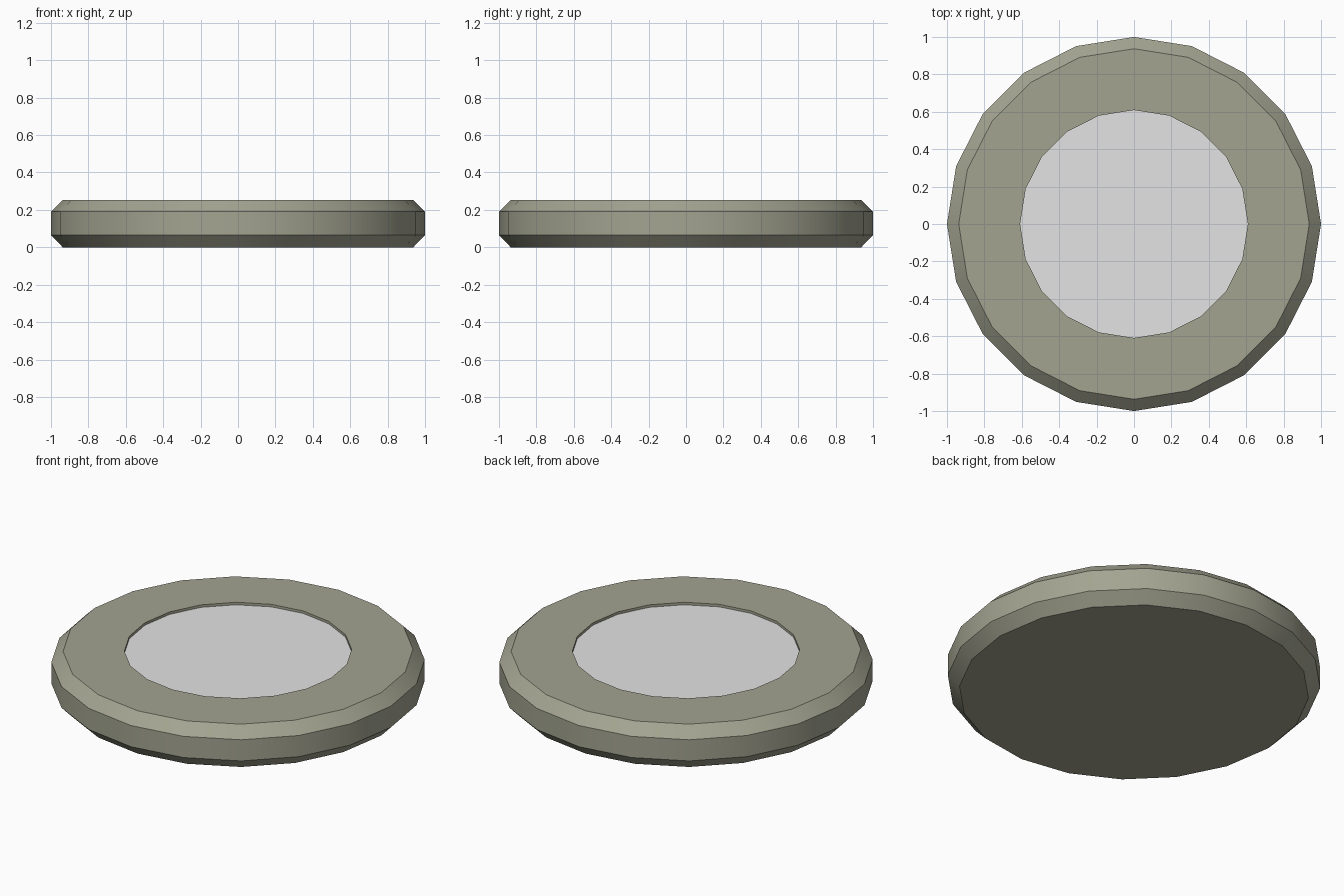
import bpy, bmesh, math

if "Cube" in bpy.data.objects:
    bpy.data.objects.remove(bpy.data.objects["Cube"])

SIDES = 20


def material(name, rgb):
    m = bpy.data.materials.new(name)
    m.diffuse_color = (*rgb, 1)
    m.use_nodes = True
    m.node_tree.nodes["Principled BSDF"].inputs["Base Color"].default_value = m.diffuse_color
    return m


def lathe(name, profile, mat):
    """Spin (radius, z) points around z; cap the ends where the radius is above zero."""
    bm = bmesh.new()
    rings = [[bm.verts.new((r * math.cos(math.tau * i / SIDES),
                            r * math.sin(math.tau * i / SIDES), z))
              for i in range(SIDES)] for r, z in profile]
    for low, high in zip(rings, rings[1:]):
        for i in range(SIDES):
            j = (i + 1) % SIDES
            bm.faces.new((low[i], low[j], high[j], high[i]))
    bm.faces.new(rings[0][::-1])
    if name == "dial_plate":
        bm.faces.new(rings[-1])
    mesh = bpy.data.meshes.new(name)
    bm.to_mesh(mesh)
    bm.free()
    mesh.materials.append(mat)
    obj = bpy.data.objects.new(name, mesh)
    bpy.context.collection.objects.link(obj)
    return obj


olive = material("olive grey", (0.367, 0.371, 0.283))
pale = material("pale grey", (0.77, 0.77, 0.77))

# Bevelled round body with a shallow recess in the top
body = lathe("round_body", [(0.937, 0), (1, 0.065), (1, 0.19), (0.937, 0.253),
                            (0.609, 0.253), (0.609, 0.238)], olive)
# Smooth around the rim, sharp at the bevels
bpy.context.view_layer.objects.active = body
body.select_set(True)
bpy.ops.object.shade_smooth_by_angle(angle=math.radians(30))

# Pale plate set into the recess
lathe("dial_plate", [(0.609, 0.23), (0.609, 0.238)], pale)
